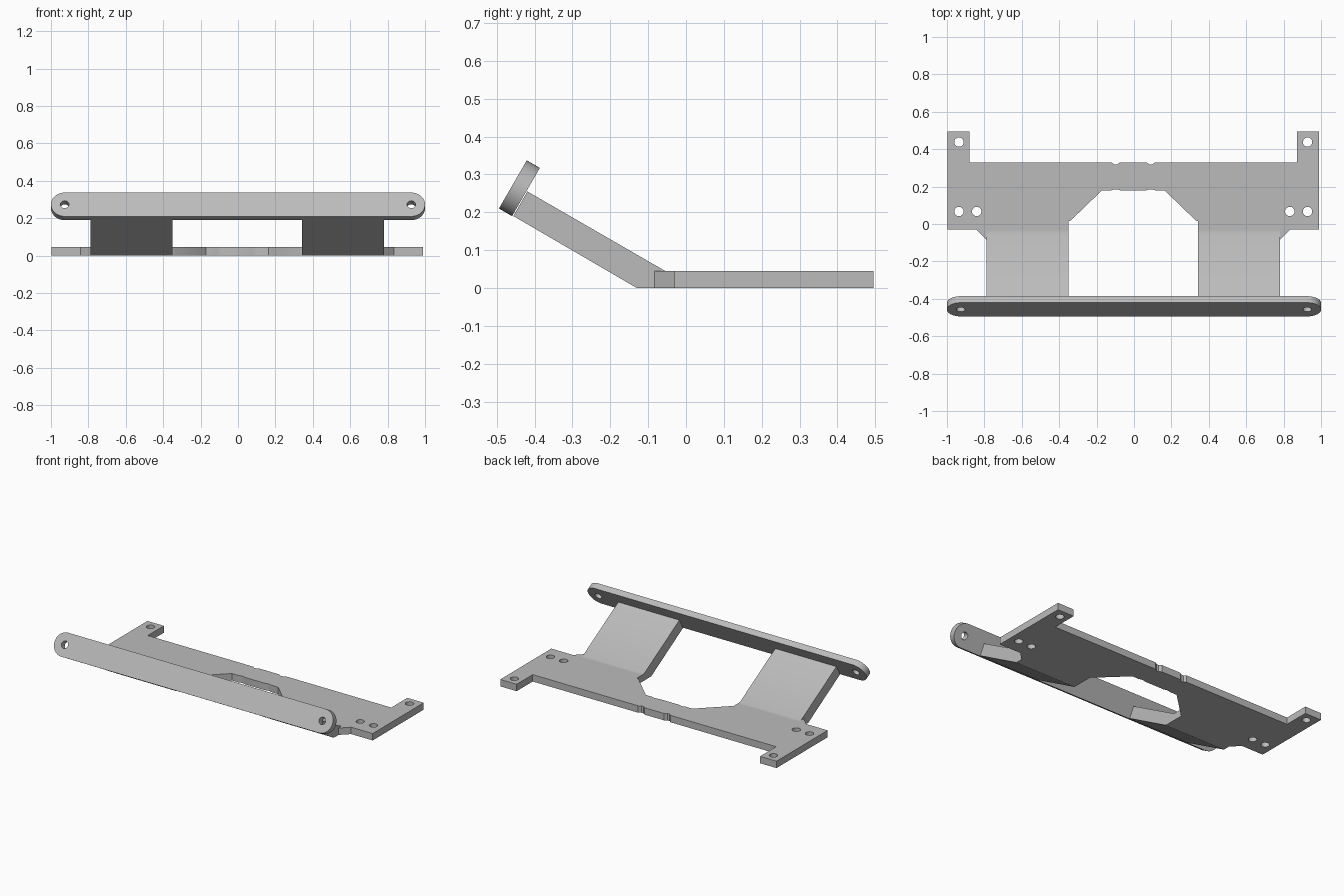
import bpy
import bmesh
from math import cos, sin, pi, radians
from mathutils import Matrix

cube = bpy.data.objects.get("Cube")
if cube:
    bpy.data.objects.remove(cube, do_unlink=True)

# Single material
GREY = (0.5, 0.5, 0.5, 1.0)
metal = bpy.data.materials.new("plain_grey")
metal.use_nodes = True
metal.diffuse_color = GREY
metal.node_tree.nodes["Principled BSDF"].inputs["Base Color"].default_value = GREY


def arc(cx, cy, r, start=0.0, sweep=2 * pi, steps=32):
    closed = abs(sweep) >= 2 * pi
    count = steps if closed else steps + 1
    return [(cx + r * cos(start + sweep * i / steps),
             cy + r * sin(start + sweep * i / steps)) for i in range(count)]


def slab(name, outline, holes, thickness, matrix):
    """Fill an outline with holes, extrude it along local z and place it."""
    bm = bmesh.new()
    for loop in [outline] + holes:
        verts = [bm.verts.new((x, y, 0)) for x, y in loop]
        for a, b in zip(verts, verts[1:] + verts[:1]):
            bm.edges.new((a, b))
    bmesh.ops.triangle_fill(bm, edges=bm.edges[:], use_beauty=True)
    top = bmesh.ops.extrude_face_region(bm, geom=bm.faces[:])["geom"]
    bmesh.ops.translate(bm, vec=(0, 0, thickness),
                        verts=[g for g in top if isinstance(g, bmesh.types.BMVert)])
    bmesh.ops.recalc_face_normals(bm, faces=bm.faces[:])
    bm.transform(matrix)
    mesh = bpy.data.meshes.new(name)
    bm.to_mesh(mesh)
    bm.free()
    mesh.materials.append(metal)
    obj = bpy.data.objects.new(name, mesh)
    bpy.context.collection.objects.link(obj)
    bpy.ops.object.select_all(action='DESELECT')
    obj.select_set(True)
    bpy.context.view_layer.objects.active = obj
    bpy.ops.object.shade_smooth_by_angle(angle=radians(30))
    return obj


SHIFT = -0.004          # the plate and arms sit slightly off the bar's centre
PLATE = 0.045
ARM_IN, ARM_OUT, JOINT = 0.345, 0.785, -0.03


def notch(y, depth):
    return [(0.07, y), (0.085, y + depth), (0.102, y + depth), (0.117, y)]


# Base plate: half outline from the rear centre round to the front centre
half = notch(0.33, -0.011) + [
    (0.876, 0.33), (0.876, 0.495), (0.994, 0.495), (0.994, JOINT),
    (0.839, JOINT), (ARM_OUT, -0.083), (ARM_OUT, JOINT),
    (ARM_IN, JOINT), (ARM_IN, 0.015), (0.333, 0.02), (0.167, 0.18),
] + notch(0.18, 0.005)[::-1]
outline = half + [(-x, y) for x, y in reversed(half)]
bolt_holes = [arc(s * x, y, 0.025) for s in (-1, 1)
              for x, y in ((0.932, 0.438), (0.932, 0.067), (0.837, 0.067))]
slab("base_plate", outline, bolt_holes, PLATE, Matrix.Translation((SHIFT, 0, 0)))

# Sloping arms: side profile (y, z) extruded along x
profile = [(JOINT, 0), (JOINT, PLATE), (-0.055, PLATE), (-0.419, 0.255),
           (-0.456, 0.19), (-0.13, 0)]
yz_to_world = Matrix(((0, 0, 1, 0), (1, 0, 0, 0), (0, 1, 0, 0), (0, 0, 0, 1)))
for name, start in (("left_arm", ARM_IN), ("right_arm", -ARM_OUT)):
    slab(name, profile, [], ARM_OUT - ARM_IN,
         Matrix.Translation((start + SHIFT, 0, 0)) @ yz_to_world)

# Tilted front bar with round ends and a hole at each end
R = 0.0735
bar = arc(1 - R, 0, R, -pi / 2, pi, 24) + arc(R - 1, 0, R, pi / 2, pi, 24)
bar_holes = [arc(s * (1 - R), 0, 0.023) for s in (-1, 1)]
slab("front_bar", bar, bar_holes, 0.04,
     Matrix.Translation((0, -0.44, 0.2635)) @ Matrix.Rotation(radians(60), 4, 'X')
     @ Matrix.Translation((0, 0, -0.02)))
